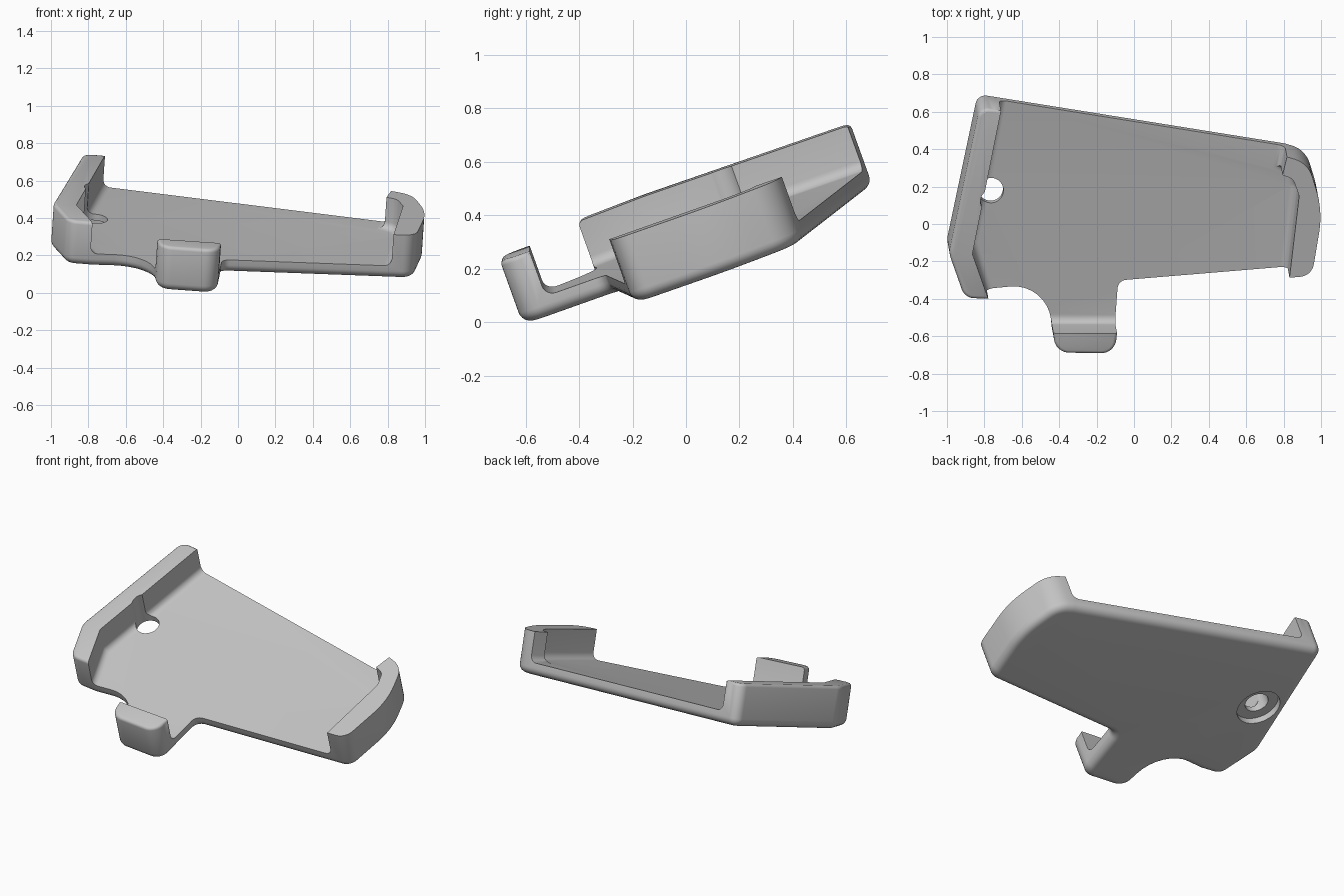
import bpy, bmesh, math
from mathutils import Matrix, Vector

cube = bpy.data.objects.get("Cube")
if cube:
    bpy.data.objects.remove(cube, do_unlink=True)

# Tilted frame: local x and y lie on the plate, local height runs along its normal
SLOPE_X, SLOPE_Y, LIFT = -0.067, 0.36, 0.28
normal = Vector((-SLOPE_X, -SLOPE_Y, 1)).normalized()
TILT = Matrix(((1, 0, normal.x, 0), (0, 1, normal.y, 0),
               (SLOPE_X, SLOPE_Y, normal.z, LIFT), (0, 0, 0, 1)))
FLOOR, RIM = -0.075, 0.178

grey = bpy.data.materials.new("matte grey")
grey.use_nodes = True
grey.diffuse_color = (0.55, 0.55, 0.55, 1)
grey.node_tree.nodes["Principled BSDF"].inputs["Base Color"].default_value = (0.55, 0.55, 0.55, 1)


def rounded(corners, steps=8):
    """Outline from (x, y, radius) corners, each replaced by an arc."""
    out = []
    for i, (x, y, r) in enumerate(corners):
        p = Vector((x, y))
        if r == 0:
            out.append(p)
            continue
        a = (Vector(corners[i - 1][:2]) - p).normalized()
        b = (Vector(corners[(i + 1) % len(corners)][:2]) - p).normalized()
        half = a.angle(b) / 2
        centre = p + (a + b).normalized() * (r / math.sin(half))
        start = p + a * (r / math.tan(half)) - centre
        end = p + b * (r / math.tan(half)) - centre
        sweep = start.angle_signed(end)
        for k in range(steps + 1):
            out.append(centre + Matrix.Rotation(-sweep * k / steps, 2) @ start)
    return out


def prism(name, outline, low, high, fillet=0, top_rule=None):
    """Extruded outline with a filleted underside and optionally softened top edges."""
    bm = bmesh.new()
    face = bm.faces.new([bm.verts.new((p.x, p.y, low)) for p in outline])
    up = bmesh.ops.extrude_face_region(bm, geom=[face])["geom"]
    bmesh.ops.translate(bm, vec=(0, 0, high - low),
                        verts=[v for v in up if isinstance(v, bmesh.types.BMVert)])
    bmesh.ops.recalc_face_normals(bm, faces=bm.faces)

    def soften(edges, width, segments):
        bmesh.ops.bevel(bm, geom=edges, offset=width, offset_type='OFFSET',
                        segments=segments, profile=0.5, affect='EDGES')

    def ring(height):
        return [e for e in bm.edges if all(abs(v.co.z - height) < 1e-5 for v in e.verts)]

    if fillet:
        soften(ring(low), fillet, 6)
    if top_rule:
        soften([e for e in ring(high)
                if top_rule((e.verts[0].co + e.verts[1].co) / 2)], 0.018, 3)
    mesh = bpy.data.meshes.new(name)
    bm.to_mesh(mesh)
    bm.free()
    mesh.transform(TILT)
    mesh.materials.append(grey)
    obj = bpy.data.objects.new(name, mesh)
    bpy.context.collection.objects.link(obj)
    return obj


def disc(x, y, radius, count=40):
    return [Vector((x + radius * math.cos(t), y + radius * math.sin(t)))
            for t in (2 * math.pi * k / count for k in range(count))]


# Solid block following the outside of the plate, walls and front tab
body = prism("cradle_body", rounded([
    (-0.835, 0.682, 0.055), (-1.0, -0.1, 0.12), (-0.915, -0.34, 0.07), (-0.775, -0.345, 0),
    (-0.465, -0.315, 0.2), (-0.43, -0.632, 0.08), (-0.11, -0.637, 0.08), (-0.085, -0.302, 0.05),
    (0.94, -0.217, 0.08), (0.998, 0.13, 0.5), (0.92, 0.385, 0.14), (0.81, 0.418, 0)]),
    FLOOR, RIM, 0.045, lambda c: c.x < -0.1 and c.y < 0.69)

# Pocket between the side walls, hooked end and front lip
pocket = prism("pocket_cutter", rounded([
    (-0.655, 1.0, 0), (-0.875, -0.1, 0), (-0.725, -0.525, 0), (0.785, -0.525, 0),
    (0.872, 0.21, 0.06), (0.84, 0.3, 0.05), (0.783, 0.322, 0), (0.95, 1.0, 0)]),
    0, 0.6, 0.04)

# Through hole that notches the wall, and its wider recess underneath
hole = prism("hole_cutter", disc(-0.765, 0.18, 0.067), -0.3, 0.6)
recess = prism("recess_cutter", disc(-0.765, 0.18, 0.125), -0.3, FLOOR + 0.04)

cutters = [pocket, hole, recess]
for cutter in cutters:
    cutter.hide_render = True
    mod = body.modifiers.new(cutter.name, 'BOOLEAN')
    mod.operation, mod.solver, mod.object = 'DIFFERENCE', 'EXACT', cutter

# Bake the cuts, then remove the helpers
graph = bpy.context.evaluated_depsgraph_get()
baked = bpy.data.meshes.new_from_object(body.evaluated_get(graph))
body.modifiers.clear()
body.data = baked
for cutter in cutters:
    bpy.data.objects.remove(cutter, do_unlink=True)

for obj in bpy.context.selected_objects:
    obj.select_set(False)
body.select_set(True)
bpy.context.view_layer.objects.active = body
bpy.ops.object.shade_smooth_by_angle(angle=math.radians(32))
